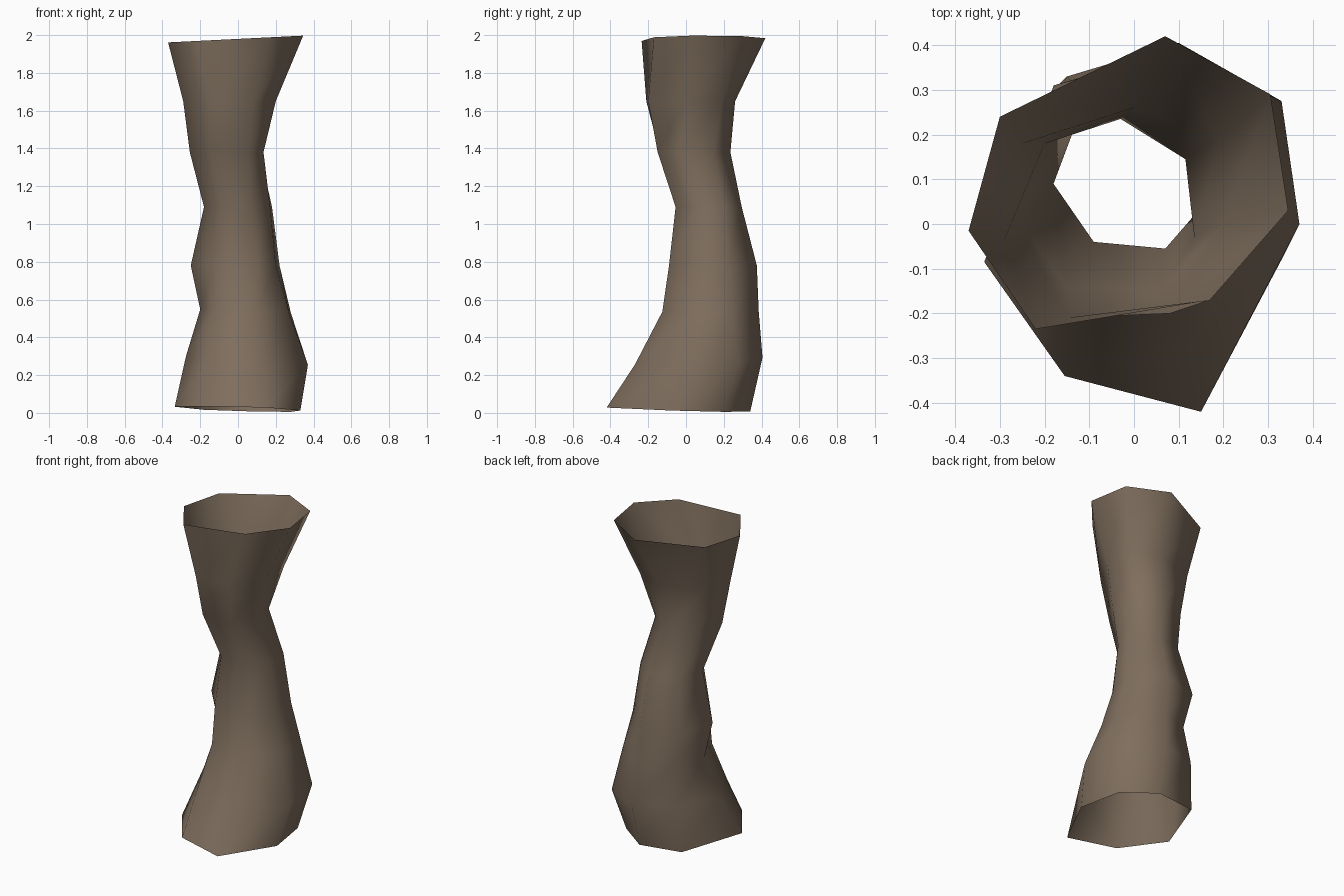
import bpy
import bmesh

# Remove the default cube
default_cube = bpy.data.objects.get("Cube")
if default_cube is not None:
    bpy.data.objects.remove(default_cube, do_unlink=True)


def make_material(name, colour):
    """Flat material shown alike in the viewport and in a render."""
    material = bpy.data.materials.new(name)
    material.use_nodes = True
    material.diffuse_color = colour
    shader = material.node_tree.nodes["Principled BSDF"]
    shader.inputs["Base Color"].default_value = colour
    return material


def loft(name, sections, material):
    """Skin a stack of equal-sided rings as an open, smooth tube."""
    mesh = bpy.data.meshes.new(name)
    bm = bmesh.new()
    rings = []
    for height, tilt_x, tilt_y, outline in sections:
        ring = []
        for px, py in outline:
            x, y = px / 100, py / 100
            z = height + tilt_x * x + tilt_y * y
            ring.append(bm.verts.new((x, y, z)))
        rings.append(ring)
    for lower, upper in zip(rings, rings[1:]):
        count = len(lower)
        for i in range(count):
            j = (i + 1) % count
            bm.faces.new((lower[i], lower[j], upper[j], upper[i]))
    for face in bm.faces:
        face.smooth = True
    bm.to_mesh(mesh)
    bm.free()
    mesh.materials.append(material)
    obj = bpy.data.objects.new(name, mesh)
    bpy.context.scene.collection.objects.link(obj)
    return obj


# Trunk sections from root to crown: height, tilts, outline in hundredths
trunk_sections = [
    (.02, -.03, -.03, [(15, -42), (33, -8), (28, 20), (9, 34),
                       (-18, 30), (-33.5, -8.5), (-15.5, -34)]),
    (.28, -.07, .05, [(14, -27), (37, 0), (33, 27.5), (10, 40.5),
                      (-15, 33), (-27.5, 5), (-15, -20)]),
    (.54, -.04, 0, [(10, -12.5), (27, 3), (28, 24), (8, 38.5),
                    (-12, 30), (-20, 10), (-12, -9)]),
    (.78, 0, 0, [(10, -9), (20, 5), (22, 22), (6, 37.5),
                 (-18, 31), (-25, 9), (-12, -6)]),
    (1.09, 0, 0, [(7, -5.5), (17, 6), (18, 20), (5, 29.5),
                  (-12, 25), (-18, 9), (-9, -4)]),
    (1.38, 0, 0, [(6, -15), (13.5, -3), (11.5, 14.5), (-3, 23.5),
                  (-20, 18), (-25.5, 0), (-15, -14)]),
    (1.65, 0, 0, [(8, -20), (20, 0), (19, 19), (0, 26),
                  (-25, 18), (-29, -3.5), (-15, -21)]),
    (1.98, .05, 0, [(17, -17), (34.5, 3), (30.5, 29), (7, 42),
                    (-30, 24), (-37, -1.5), (-22, -23.5)]),
]

# Hollow trunk, open at both ends
bark = make_material("bark brown", (.21, .155, .11, 1))
loft("hollow_trunk", trunk_sections, bark)
